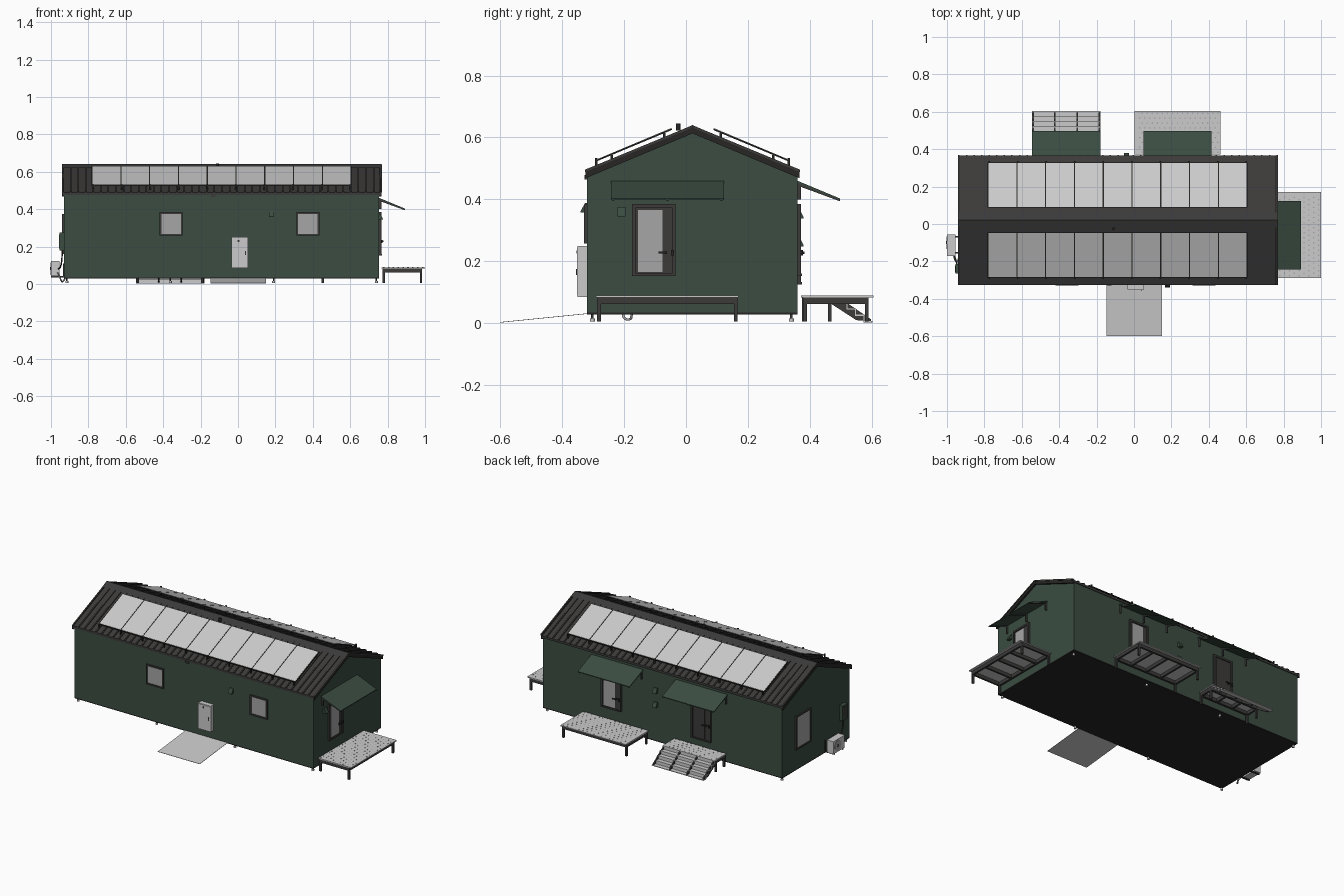
import bpy, bmesh
from math import radians, pi
from mathutils import Matrix, Vector

if "Cube" in bpy.data.objects:
    bpy.data.objects.remove(bpy.data.objects["Cube"])


def mat(name, r, g, b):
    m = bpy.data.materials.new(name)
    m.diffuse_color = (r, g, b, 1)
    m.use_nodes = True
    m.node_tree.nodes["Principled BSDF"].inputs["Base Color"].default_value = m.diffuse_color
    return m


GREEN = mat("wall green", .043, .073, .053)
DARK = mat("dark metal", .045, .043, .042)
BLACK = mat("near black", .02, .019, .018)
GLASS = mat("glass", .38, .38, .38)
I = Matrix.Identity(4)


def finish(name, bm, m, M=I):
    bmesh.ops.recalc_face_normals(bm, faces=bm.faces)
    me = bpy.data.meshes.new(name)
    bm.to_mesh(me)
    bm.free()
    me.transform(M)
    ob = bpy.data.objects.new(name, me)
    bpy.context.collection.objects.link(ob)
    if m:
        me.materials.append(m)
    return ob


def boxes(name, m, items, M=I):
    """Boxes given as (x0, x1, y0, y1, z0, z1), joined in one object."""
    bm = bmesh.new()
    for x0, x1, y0, y1, z0, z1 in items:
        T = Matrix.Translation(((x0 + x1) / 2, (y0 + y1) / 2, (z0 + z1) / 2))
        bmesh.ops.create_cube(bm, size=1, matrix=T @ Matrix.Diagonal((x1 - x0, y1 - y0, z1 - z0, 1)))
    return finish(name, bm, m, M)


def prisms(name, m, pts, spans, M=I):
    """A (y, z) profile extruded over each x span."""
    bm = bmesh.new()
    for x0, x1 in spans:
        a = [bm.verts.new((x0, y, z)) for y, z in pts]
        b = [bm.verts.new((x1, y, z)) for y, z in pts]
        bm.faces.new(a)
        bm.faces.new(b[::-1])
        for i in range(len(pts)):
            j = (i + 1) % len(pts)
            bm.faces.new((a[i], b[i], b[j], a[j]))
    return finish(name, bm, m, M)


def cyls(name, m, items, M=I, axis='Z', n=12):
    """Cylinders given as (x, y, z centre, radius, length)."""
    R = {'Z': I, 'Y': Matrix.Rotation(pi / 2, 4, 'X'), 'X': Matrix.Rotation(pi / 2, 4, 'Y')}[axis]
    bm = bmesh.new()
    for x, y, z, r, h in items:
        bmesh.ops.create_cone(bm, cap_ends=True, segments=n, radius1=r, radius2=r, depth=h,
                              matrix=Matrix.Translation((x, y, z)) @ R)
    return finish(name, bm, m, M)


def pipe(name, m, pts, r):
    cu = bpy.data.curves.new(name, 'CURVE')
    cu.dimensions = '3D'
    cu.bevel_depth = r
    cu.bevel_resolution = 2
    s = cu.splines.new('BEZIER')
    s.bezier_points.add(len(pts) - 1)
    for p, co in zip(s.bezier_points, pts):
        p.co = co
        p.handle_left_type = p.handle_right_type = 'AUTO'
    cu.materials.append(m)
    bpy.context.collection.objects.link(bpy.data.objects.new(name, cu))


# Wall frames: local x runs right as seen from outside, local -y points outward
def wall(x, y, deg):
    return Matrix.Translation((x, y, 0)) @ Matrix.Rotation(radians(deg), 4, 'Z')


FRONT = wall(0, -.32, 0)
LEFT = wall(-.93, 0, -90)

# Main body, floor and feet
prisms("body", GREEN, [(-.32, .034), (.36, .034), (.36, .49), (.02, .622), (-.32, .49)], [(-.93, .755)])
boxes("floor_underside", BLACK, [(-.93, .755, -.32, .36, .028, .034)])
feet = [(x, y) for x in (-.915, -.362, .19, .74) for y in (-.302, .34)]
cyls("foot_stems", DARK, [(x, y, .022, .004, .016) for x, y in feet])
cyls("foot_pads", None, [(x, y, .011, .008, .01) for x, y in feet])

# Roof, ribs, ridge cap and solar panels on both slopes
SL = .426
ribs = [(-.94 + i * .0405, -.932 + i * .0405) for i in range(43)]
P = 1.385 / 9
for side in ("front", "back"):
    f = (lambda y: y) if side == "front" else (lambda y: .042 - y)

    def strip(name, m, y0, z0, y1, z1, t, spans):
        prisms(f"{side}_{name}", m, [(f(y0), z0), (f(y1), z1), (f(y1), z1 - t), (f(y0), z0 - t)], spans)

    strip("roof_slope", DARK, -.325, .49, .021, .633, .014, [(-.94, .765)])
    strip("roof_ribs", DARK, -.326, .496, .018, .638, .008, ribs)
    strip("rake_trim", BLACK, -.325, .492, .021, .637, .024, [(-.941, -.93), (.755, .766)])
    strip("panel_frame", BLACK, -.287, .5285, -.046, .629, .005, [(-.782, .607)])
    strip("solar_panels", None, -.284, .531, -.049, .63, .004,
          [(-.78 + i * P + .003, -.78 + (i + 1) * P - .003) for i in range(9)])
    legs = []
    for i in range(10):
        x = -.775 + i * .1527
        for y, z in ((-.29, .533), (-.24, .543), (-.07, .615)):
            ya, yb = sorted((f(y - .004), f(y + .004)))
            legs.append((x - .004, x + .004, ya, yb, z - .045, z))
    boxes(f"{side}_panel_mounts", BLACK, legs)
prisms("ridge_cap", DARK, [(-.02, .622), (.021, .64), (.062, .622), (.021, .63)], [(-.941, .766)])
cyls("roof_vent", BLACK, [(-.11, -.025, .634, .008, .022)])


def pane(name, M, x, w, z0, z1):
    """Window: four frame bars around a recessed pane, with a sill."""
    a, b, t = x - w / 2, x + w / 2, .009
    boxes(name + "_frame", DARK, [(a, a + t, -.01, 0, z0, z1), (b - t, b, -.01, 0, z0, z1),
                                  (a, b, -.01, 0, z0, z0 + t), (a, b, -.01, 0, z1 - t, z1)], M)
    boxes(name + "_glass", GLASS, [(a + t, b - t, -.005, 0, z0 + t, z1 - t)], M)


def door(name, M, x, z0, z1, glass):
    a, b = x - .07, x + .07
    boxes(name + "_leaf", DARK, [(a + .01, b - .01, -.006, 0, z0, z1 - .01)], M)
    boxes(name + "_frame", DARK, [(a, a + .012, -.012, 0, z0, z1), (b - .012, b, -.012, 0, z0, z1),
                                  (a, b, -.012, 0, z1 - .012, z1), (a, b, -.014, 0, z0, z0 + .008)], M)
    boxes(name + "_glass", glass, [(a + .019, b - .042, -.009, 0, z0 + .012, z1 - .02)], M)
    boxes(name + "_handle", BLACK, [(b - .035, b - .027, -.022, -.006, .224, .232),
                                    (b - .055, b - .027, -.022, -.016, .225, .231),
                                    (b - .014, b - .004, -.018, -.006, .218, .236)], M)


def awning(name, M):
    prisms(name, GREEN, [(0, .46), (-.137, .403), (-.137, .398), (0, .453)], [(-.1825, .1825)], M)
    prisms(name + "_brackets", DARK, [(0, .453), (-.137, .398), (-.137, .394), (-.012, .44), (-.012, .40), (0, .40)],
           [(-.178, -.172), (-.003, .003), (.172, .178)], M)


def lamp(name, M, x, z):
    prisms(name, GREEN, [(0, z + .017), (-.006, z + .017), (-.02, z - .01), (-.02, z - .014), (0, z - .014)],
           [(x - .013, x + .013)], M)


def studs(name, M, hw, y0, y1):
    """Anti-slip dots in staggered rows."""
    n, rows = round(2 * hw / .028), round((y1 - y0) / .026)
    it = [(-hw + .014 + (i + .5 * (j % 2)) * .027, y0 + .013 + j * .026, .0893, .0042, .0015)
          for j in range(rows) for i in range(n) if -hw + .014 + (i + .5 * (j % 2)) * .027 < hw - .008]
    cyls(name, GLASS, it, M, n=6)


def frame(name, M, hw, y0, y1, bays):
    """Under-deck frame with cross beams and four legs."""
    t = .012
    it = [(-hw, hw, y0, y0 + t, .062, .083), (-hw, hw, y1 - t, y1, .062, .083)]
    for i in range(bays + 1):
        x = -hw + (2 * hw - t) * i / bays
        it.append((x, x + t, y0, y1, .062, .083))
    for x in (-hw, hw - t):
        it += [(x, x + t, y, y + t, .006, .07) for y in (y0, y1 - t)]
    boxes(name, DARK, it, M)


def deck(name, M):
    boxes(name + "_plate", None, [(-.23, .23, -.245, -.012, .083, .089)], M)
    studs(name + "_studs", M, .23, -.245, -.012)
    frame(name + "_frame", M, .227, -.23, -.018, 4)


def stairs(name, M):
    boxes(name + "_plate", None, [(-.1825, .1825, -.135, -.012, .083, .089)], M)
    studs(name + "_studs", M, .1825, -.135, -.012)
    frame(name + "_frame", M, .178, -.11, -.014, 3)
    it = []
    for i in range(4):
        y, z = -.135 - i * .027, .089 - i * .0205
        it.append((-.1825, .1825, y, y + .003, z - .0205, z))
        it.append((-.1825, .1825, y - .027, y + .003, z - .0245, z - .0205))
    boxes(name + "_steps", None, it, M)
    prisms(name + "_stringers", DARK, [(-.11, .083), (-.11, .062), (-.19, .01), (-.238, .006), (-.238, .012), (-.135, .083)],
           [(-.18, -.172), (-.064, -.056), (.056, .064), (.172, .18)], M)


# Three entrances, each with door, awning and platform
for name, M, x, z0, plat, g in (("side", wall(.755, -.06, 90), -.044, .153, deck, GLASS),
                                ("rear", wall(.2325, .36, 180), -.038, .153, deck, GLASS),
                                ("rear_stair", wall(-.3625, .36, 180), 0, .125, stairs, DARK)):
    door(name + "_door", M, x, z0, .385, g)
    awning(name + "_awning", M)
    plat(name + "_platform", M)

# Windows on the front and the left end
pane("front_window_left", FRONT, -.358, .122, .258, .384)
pane("front_window_right", FRONT, .374, .122, .258, .384)
pane("end_window", LEFT, -.155, .15, .16, .375)

# Wall lamps
lamp("front_lamp", FRONT, .18, .372)
lamp("side_lamp", wall(.755, 0, 90), -.208, .358)
for i, z in enumerate((.352, .262)):
    lamp(f"rear_lamp_{i}", wall(-.04, .36, 180), 0, z)
boxes("front_sensor", DARK, [(-.145, -.12, -.008, 0, .465, .478)], FRONT)

# Service cabinet and ramp at the front
boxes("cabinet", None, [(-.036, .053, -.03, 0, .085, .25)], FRONT)
boxes("cabinet_door", None, [(-.032, .049, -.032, -.03, .09, .245)], FRONT)
boxes("cabinet_lock", DARK, [(.038, .043, -.035, -.03, .155, .175), (-.002, .008, -.034, -.03, .225, .235)], FRONT)
prisms("ramp", None, [(-.32, .032), (-.6, .004), (-.6, .002), (-.32, .03)], [(-.146, .15)])

# Cooling unit and meter box on the left end
boxes("cooler", None, [(.055, .17, -.07, -.025, .042, .122)], LEFT)
cyls("cooler_fan", GLASS, [(.1, -.0705, .082, .033, .003)], LEFT, 'Y', 24)
cyls("cooler_fan_hub", DARK, [(.1, -.072, .082, .008, .004)], LEFT, 'Y')
boxes("cooler_brackets", DARK, [(x, x + .008, -.07, 0, .035, .042) for x in (.065, .15)]
      + [(x, x + .008, -.006, 0, .035, .11) for x in (.065, .15)], LEFT)
boxes("meter_box", GREEN, [(.215, .265, -.024, 0, .18, .275)], LEFT)
boxes("meter_box_door", DARK, [(.222, .258, -.026, -.024, .19, .265)], LEFT)
pipe("meter_cable", DARK, [(-.94, -.24, .18), (-.942, -.235, .13), (-.95, -.2, .09), (-.96, -.17, .08)], .004)
pipe("cooler_hose", GLASS, [(-.965, -.165, .06), (-.955, -.195, .045), (-.945, -.2, .018), (-.935, -.18, .014),
                            (-.925, -.175, .03)], .004)
